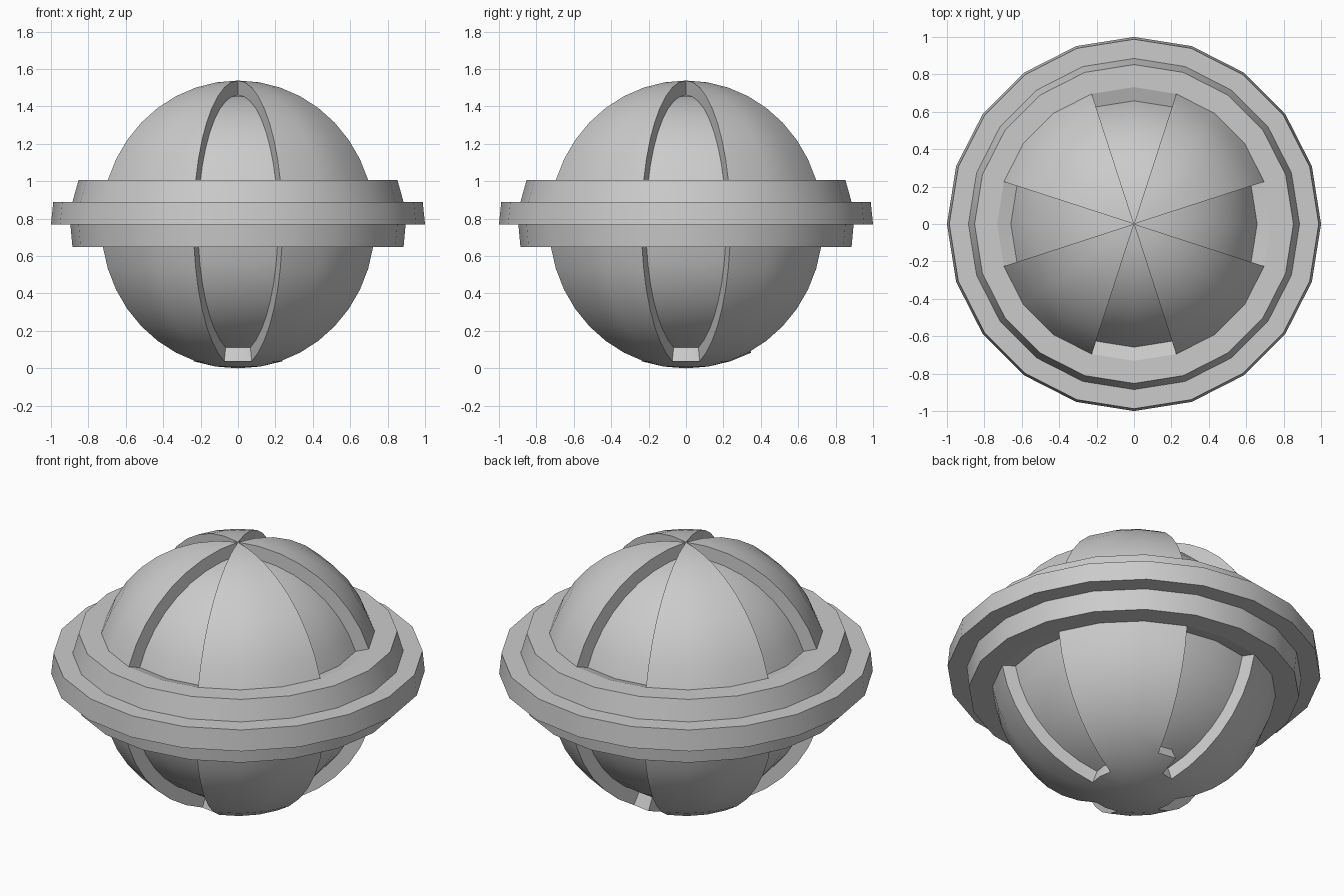
import bpy, bmesh
from math import atan2, acos, degrees, radians, sin, cos, pi
from mathutils import Vector

if "Cube" in bpy.data.objects:
    bpy.data.objects.remove(bpy.data.objects["Cube"])

R = 1 / 1.3      # sphere radius, also the height of its centre
SIDES = 20       # segments around; rows are 9 degrees tall


def finish(name, bm, z):
    bmesh.ops.recalc_face_normals(bm, faces=bm.faces)
    mesh = bpy.data.meshes.new(name)
    bm.to_mesh(mesh)
    bm.free()
    ob = bpy.data.objects.new(name, mesh)
    bpy.context.collection.objects.link(ob)
    ob.location.z = z
    bpy.ops.object.select_all(action='DESELECT')
    ob.select_set(True)
    bpy.context.view_layer.objects.active = ob
    bpy.ops.object.shade_smooth_by_angle(angle=radians(30))
    return ob


# Sphere shell with eight recessed wedge panels
bm = bmesh.new()
bmesh.ops.create_uvsphere(bm, u_segments=SIDES, v_segments=SIDES, radius=R)
panels, belt = {}, []
for f in bm.faces:
    d = f.calc_center_median().normalized()
    row = int(degrees(acos(d.z)) // 9)
    col = int((degrees(atan2(d.y, d.x)) % 360) // 18)
    if 8 <= row <= 10:
        belt.append(f)
        continue
    last = 16 if col == 4 else 17      # one rear half panel stops a row early
    if col % 5 in (0, 4) and row <= last:
        key = (((col + 1) // 5) % 4, row < 8)
        panels.setdefault(key, []).append(f)

for faces in panels.values():
    ext = bmesh.ops.extrude_face_region(bm, geom=faces)['geom']
    for v in ext:
        if isinstance(v, bmesh.types.BMVert):
            v.co *= 0.9
    old = [f for f in faces if f.is_valid]
    if old:
        bmesh.ops.delete(bm, geom=old, context='FACES')
bmesh.ops.delete(bm, geom=[f for f in belt if f.is_valid], context='FACES')
finish("paneled_sphere", bm, R)

# Stepped belt around the middle: (latitude, radial scale)
profile = [(18, 1), (18, 1.165), (9, 1.165), (9, 1.3),
           (0, 1.3), (0, 1.165), (-9, 1.165), (-9, 1)]
bm = bmesh.new()
loops = []
for lat, s in profile:
    r, z = R * cos(radians(lat)) * s, R * sin(radians(lat))
    loops.append([bm.verts.new((r * cos(2 * pi * i / SIDES), r * sin(2 * pi * i / SIDES), z))
                  for i in range(SIDES)])
for a, b in zip(loops, loops[1:]):
    for i in range(SIDES):
        j = (i + 1) % SIDES
        bm.faces.new((a[i], b[i], b[j], a[j]))
# the belt is open on its inner side, so orient by the outward wall
belt_ob = finish("stepped_belt", bm, R)
mesh = belt_ob.data
wall = next(p for p in mesh.polygons if abs(p.normal.z) < 0.5)
if wall.normal.dot(Vector((wall.center.x, wall.center.y, 0))) < 0:
    mesh.flip_normals()
